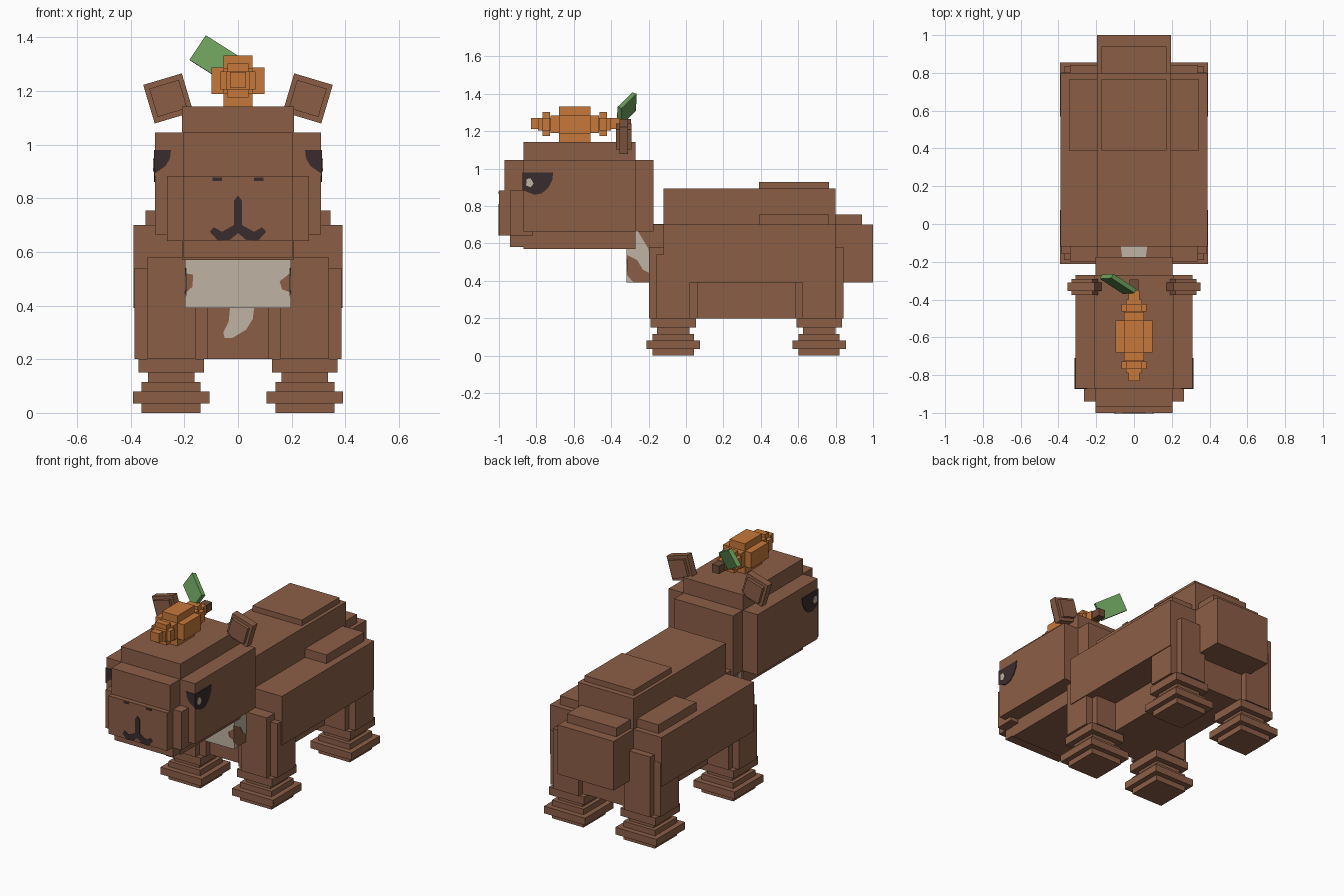
import bpy
import bmesh
from mathutils import Matrix, Vector

default_cube = bpy.data.objects.get("Cube")
if default_cube:
    bpy.data.objects.remove(default_cube, do_unlink=True)


def make_material(name, colour):
    material = bpy.data.materials.new(name)
    material.use_nodes = True
    rgba = (*colour, 1)
    material.diffuse_color = rgba
    material.node_tree.nodes["Principled BSDF"].inputs["Base Color"].default_value = rgba
    return material


fur = make_material("brown_fur", (.26, .113, .062))
cream = make_material("cream_patch", (.53, .445, .366))
dark = make_material("dark_markings", (.042, .025, .027))
orange = make_material("carrot_orange", (.565, .188, .042))
green = make_material("leaf_green", (.147, .342, .107))
stem = make_material("stem_brown", (.16, .075, .04))


def finish(name, bm, material):
    bmesh.ops.recalc_face_normals(bm, faces=bm.faces)
    mesh = bpy.data.meshes.new(name)
    bm.to_mesh(mesh)
    bm.free()
    mesh.materials.append(material)
    part = bpy.data.objects.new(name, mesh)
    bpy.context.collection.objects.link(part)
    return part


def block(name, centre, size, material=fur, rotation=Matrix()):
    """Cuboid given by its centre, full size and rotation."""
    bm = bmesh.new()
    bmesh.ops.create_cube(bm, size=1)
    bm.transform(Matrix.Translation(centre) @ rotation.to_4x4() @ Matrix.Diagonal((*size, 1)))
    return finish(name, bm, material)


def slab(name, half_width, back_front, low_high, material=fur, x=0):
    """Cuboid centred on x, given by its y range and z range."""
    (y0, y1), (z0, z1) = back_front, low_high
    return block(name, (x, (y0 + y1) / 2, (z0 + z1) / 2),
                 (half_width * 2, y1 - y0, z1 - z0), material)


def marking(name, outline, place, outward, material, height=.004):
    """Thin painted plate; place maps outline points onto a surface."""
    bm = bmesh.new()
    face = bm.faces.new([bm.verts.new(place(u, v)) for u, v in outline])
    extruded = bmesh.ops.extrude_face_region(bm, geom=[face])
    tops = [g for g in extruded["geom"] if isinstance(g, bmesh.types.BMVert)]
    bmesh.ops.translate(bm, vec=Vector(outward) * height, verts=tops)
    return finish(name, bm, material)


def on_front(y, side=1):
    return lambda u, v: (side * u, y, v)


def on_side(x):
    return lambda u, v: (x, u, v)


FRONT = (0, -1, 0)

# Body
slab("body_core", .195, (-.12, .8), (.2, .893))
slab("body_sides", .39, (-.12, .8), (.39, .7))
slab("back_pad", .172, (.39, .765), (.89, .928))
slab("rump", .195, (.8, 1), (.39, .7))
slab("rump_pad", .172, (.8, .94), (.7, .755))
slab("neck", .193, (-.315, -.1), (.39, .7))

# Head
slab("head_core", .31, (-.87, -.27), (.664, 1.045))
slab("head_crown", .208, (-.87, -.27), (.57, 1.142))
slab("head_length", .205, (-.97, -.175), (.664, 1.045))
slab("muzzle_cheeks", .265, (-.94, -.82), (.64, .882))
slab("muzzle_chin", .205, (-.94, -.82), (.58, .882))
slab("muzzle_front", .205, (-1, -.82), (.643, .882))

# Foot layers: name, half width, bottom, top
foot_layers = [("sole", .11, 0, .035), ("toe_ring", .143, .035, .08),
               ("foot_top", .11, .08, .115), ("ankle", .086, .115, .15),
               ("cuff", .122, .15, .2)]

for side, label in ((1, "left"), (-1, "right")):
    slab(f"{label}_side_pad", .075, (.39, .765), (.7, .755), x=side * .27)

    # Legs with crossed blocks and layered feet
    for end, y in (("front", -.068), ("rear", .712)):
        leg = f"{label}_{end}_leg"
        x = side * .249
        slab(leg + "_wide", .136, (y - .09, y + .09), (.2, .54), x=x)
        slab(leg + "_deep", .09, (y - .13, y + .13), (.2, .58), x=x)
        for layer, half, low, high in foot_layers:
            slab(f"{leg}_{layer}", half, (y - half, y + half), (low, high), x=x)

    # Ears
    tilt = Matrix.Rotation(side * .29, 3, 'Y')
    ear_at = (side * .26, -.333, 1.172)
    block(label + "_ear_plate", ear_at, (.15, .045, .15), fur, tilt)
    block(label + "_ear_middle", ear_at, (.115, .085, .11), fur, tilt)

    # Eyes wrapping round the head corners
    marking(label + "_eye_side",
            [(-.873, .98), (-.71, .98), (-.715, .94), (-.735, .9), (-.77, .868),
             (-.81, .86), (-.873, .885)], on_side(side * .31), (side, 0, 0), dark)
    marking(label + "_eye_front",
            [(.313, .98), (.25, .98), (.253, .95), (.27, .92), (.313, .89)],
            on_front(-.87, side), FRONT, dark)
    marking(label + "_eye_glint",
            [(-.855, .91), (-.83, .9), (-.815, .92), (-.83, .948), (-.852, .945)],
            on_side(side * .31), (side, 0, 0), cream, .006)

    # Nostril and mouth half
    marking(label + "_nostril",
            [(.06, .865), (.095, .865), (.095, .877), (.06, .877)],
            on_front(-1, side), FRONT, dark, .003)
    marking(label + "_mouth",
            [(0, .67), (.03, .645), (.075, .642), (.105, .675), (.09, .692),
             (.06, .675), (.015, .7), (.015, .79), (0, .81)],
            on_front(-.997, side), FRONT, dark, .006)

    # Cream neck sides
    marking(label + "_neck_patch",
            [(-.318, .67), (-.26, .67), (-.2, .57), (-.19, .44), (-.23, .46),
             (-.26, .51), (-.318, .54)], on_side(side * .193), (side, 0, 0), cream)
    marking(label + "_neck_low_patch", [(-.318, .435), (-.28, .39), (-.318, .39)],
            on_side(side * .193), (side, 0, 0), cream)

# Cream chest
marking("neck_front_patch",
        [(-.193, .39), (.193, .39), (.193, .45), (.165, .46), (.155, .49), (.193, .52),
         (.193, .6), (-.193, .6), (-.193, .52), (-.167, .515), (-.17, .47), (-.193, .45)],
        on_front(-.315), FRONT, cream)
marking("chest_patch",
        [(-.03, .39), (.06, .39), (.055, .35), (.03, .31), (-.02, .28), (-.05, .28),
         (-.055, .3), (-.035, .34)], on_front(-.12), FRONT, cream)
marking("neck_top_patch", [(-.06, -.19), (.06, -.19), (.07, -.12), (-.07, -.12)],
        lambda u, v: (u, v, .7), (0, 0, 1), cream)

# Carrot lying on the head
slab("carrot_wide", .098, (-.68, -.51), (1.188, 1.287), orange)
slab("carrot_tall", .054, (-.68, -.51), (1.142, 1.332), orange)
slab("carrot_body", .054, (-.725, -.465), (1.19, 1.285), orange)
slab("carrot_core", .03, (-.83, -.355), (1.212, 1.27), orange)
slab("carrot_collar", .043, (-.79, -.4), (1.205, 1.272), orange)
for label, y in (("tip", -.748), ("top", -.443)):
    slab(f"carrot_{label}_ring_wide", .066, (y - .02, y + .02), (1.205, 1.272), orange)
    slab(f"carrot_{label}_ring_tall", .04, (y - .02, y + .02), (1.175, 1.303), orange)
slab("carrot_stem", .025, (-.375, -.295), (1.215, 1.265), stem)

# Leaf, oriented by two of its edges
along = Vector((.123, -.08, -.078)).normalized()
across = Vector((-.06, -.005, -.093))
across = (across - along * across.dot(along)).normalized()
leaf_axes = Matrix((along, across, along.cross(across))).transposed()
block("carrot_leaf", (-.084, -.317, 1.319), (.166, .11, .026), green, leaf_axes)
